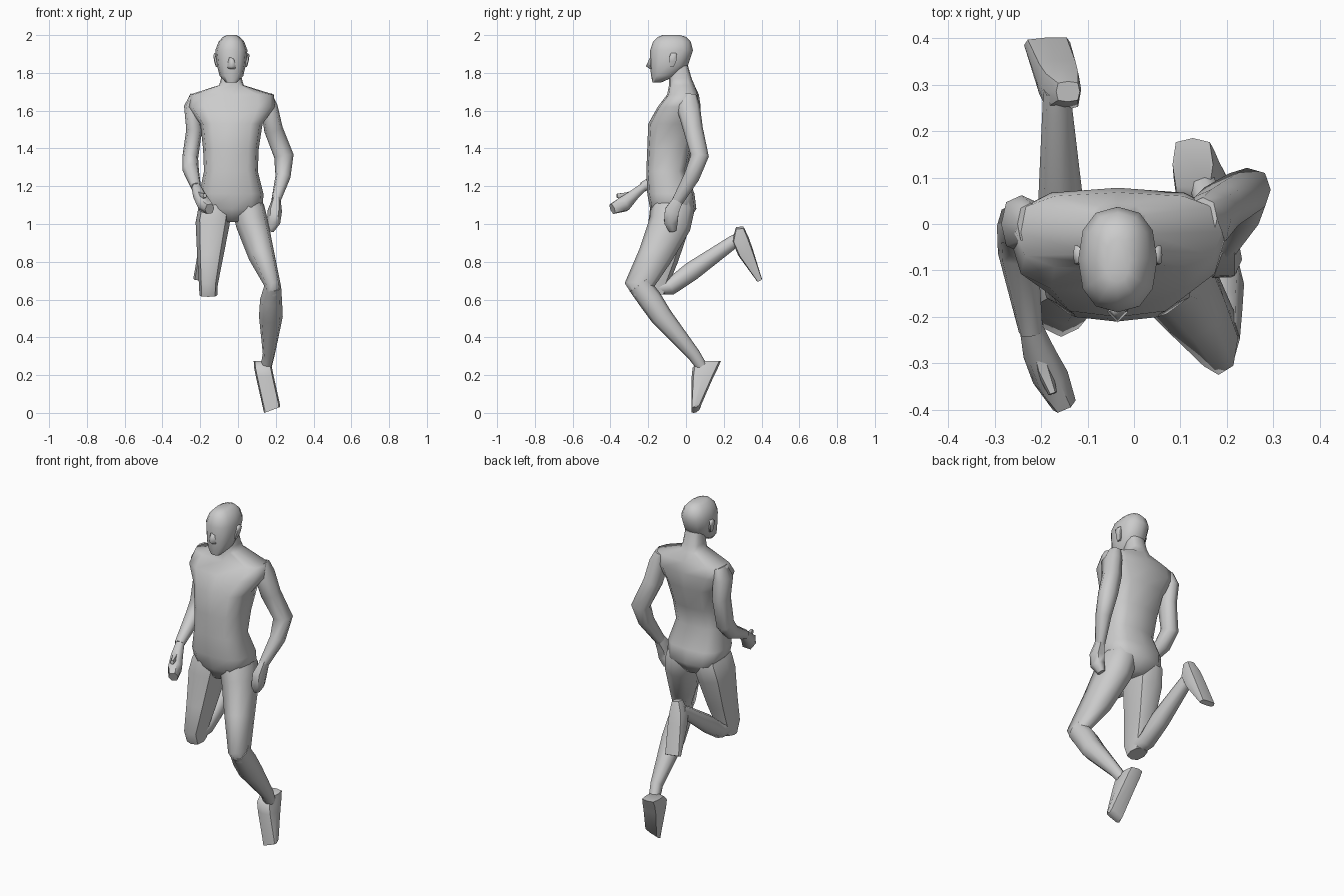
import bpy, bmesh, math
from mathutils import Vector


def loft(name, stations, n=8, e=0.8, level=False, angle=65):
    """Skin rings (x, y, z, half width, half depth) along a path, capped at both ends."""
    pts = [Vector(s[:3]) for s in stations]
    bm = bmesh.new()
    rings = []
    for i, s in enumerate(stations):
        if level:
            t = Vector((0, 0, 1))
        else:
            t = Vector()
            if i > 0:
                t += (pts[i] - pts[i - 1]).normalized()
            if i < len(pts) - 1:
                t += (pts[i + 1] - pts[i]).normalized()
            t.normalize()
        u = (Vector((1, 0, 0)) - t * t.x).normalized()
        v = t.cross(u)
        ring = []
        for k in range(n):
            a = 2 * math.pi * k / n
            c, d = math.cos(a), math.sin(a)
            c = math.copysign(abs(c) ** e, c) if abs(c) > 1e-6 else 0
            d = math.copysign(abs(d) ** e, d) if abs(d) > 1e-6 else 0
            ring.append(bm.verts.new(pts[i] + u * c * s[3] + v * d * s[4]))
        rings.append(ring)
    for r, q in zip(rings, rings[1:]):
        for k in range(n):
            j = (k + 1) % n
            bm.faces.new((r[k], r[j], q[j], q[k]))
    bm.faces.new(rings[0][::-1])
    bm.faces.new(rings[-1])
    bmesh.ops.recalc_face_normals(bm, faces=bm.faces)
    me = bpy.data.meshes.new(name)
    bm.to_mesh(me)
    bm.free()
    ob = bpy.data.objects.new(name, me)
    bpy.context.collection.objects.link(ob)
    bpy.ops.object.select_all(action='DESELECT')
    ob.select_set(True)
    bpy.context.view_layer.objects.active = ob
    bpy.ops.object.shade_smooth_by_angle(angle=math.radians(angle))
    return ob


def slab(rows):
    """Rows of (z, x min, x max, y front, y back) to level stations."""
    return [((a + b) / 2, (c + d) / 2, z, (b - a) / 2, (d - c) / 2) for z, a, b, c, d in rows]


# torso with pelvis, chest, shoulders and neck
loft("torso", slab([
    (1.01, -0.08, 0.01, -0.15, 0.01),
    (1.08, -0.195, 0.13, -0.19, 0.055),
    (1.16, -0.205, 0.135, -0.205, 0.045),
    (1.28, -0.18, 0.105, -0.21, 0.00),
    (1.40, -0.185, 0.11, -0.205, 0.03),
    (1.53, -0.20, 0.13, -0.20, 0.07),
    (1.62, -0.265, 0.195, -0.15, 0.078),
    (1.685, -0.255, 0.19, -0.10, 0.068),
    (1.735, -0.10, 0.03, -0.09, 0.045),
    (1.77, -0.09, 0.02, -0.09, 0.03),
    (1.84, -0.085, 0.015, -0.09, 0.01)]), n=12, e=0.68, level=True)

# head
loft("head", slab([
    (1.75, -0.065, -0.005, -0.178, -0.13),
    (1.785, -0.098, 0.028, -0.185, -0.05),
    (1.84, -0.111, 0.041, -0.19, 0.01),
    (1.92, -0.120, 0.050, -0.19, 0.037),
    (1.965, -0.103, 0.033, -0.175, 0.025),
    (1.99, -0.08, 0.01, -0.15, 0.0),
    (2.0, -0.06, -0.01, -0.125, -0.03)]), n=12, e=0.85, level=True)
loft("nose", [(-0.035, -0.185, 1.885, 0.012, 0.004), (-0.035, -0.19, 1.835, 0.022, 0.022),
              (-0.035, -0.18, 1.82, 0.02, 0.01)], n=4, e=1, level=True, angle=100)
for side, label in ((-1, "right"), (1, "left")):
    x = -0.035 + side * 0.082
    loft(label + "_ear", [(x - side * 0.008, -0.078, 1.83, 0.008, 0.012),
                          (x, -0.07, 1.86, 0.009, 0.02),
                          (x + side * 0.008, -0.066, 1.895, 0.006, 0.022),
                          (x, -0.066, 1.905, 0.006, 0.014)], n=6, level=True)

# right arm, bent forward
loft("right_arm", [(-0.222, 0.0, 1.682, 0.03, 0.045), (-0.242, 0.0, 1.62, 0.044, 0.062),
                   (-0.232, 0.0, 1.50, 0.042, 0.055), (-0.253, -0.005, 1.35, 0.042, 0.05),
                   (-0.25, -0.06, 1.285, 0.043, 0.042), (-0.222, -0.23, 1.195, 0.026, 0.026)])
loft("right_hand", [(-0.222, -0.22, 1.2, 0.025, 0.024), (-0.203, -0.28, 1.15, 0.036, 0.032),
                    (-0.18, -0.33, 1.105, 0.04, 0.045), (-0.15, -0.39, 1.08, 0.027, 0.03)], n=6)
loft("right_thumb", [(-0.21, -0.25, 1.17, 0.015, 0.02), (-0.195, -0.31, 1.145, 0.018, 0.025),
                     (-0.175, -0.365, 1.15, 0.01, 0.012)], n=6)

# left arm, swung back with the elbow out
loft("left_arm", [(0.148, 0.012, 1.682, 0.032, 0.045), (0.165, 0.012, 1.62, 0.045, 0.062),
                  (0.188, 0.038, 1.50, 0.05, 0.052), (0.243, 0.073, 1.36, 0.052, 0.048),
                  (0.238, 0.03, 1.25, 0.04, 0.042), (0.20, -0.045, 1.12, 0.024, 0.03)])
loft("left_hand", [(0.203, -0.04, 1.13, 0.023, 0.03), (0.195, -0.075, 1.07, 0.038, 0.042),
                   (0.188, -0.08, 1.01, 0.036, 0.04), (0.17, -0.07, 0.965, 0.02, 0.022)], n=6)

# right leg, shin kicked up behind
loft("right_thigh", [(-0.10, -0.075, 1.18, 0.06, 0.085), (-0.122, -0.075, 1.08, 0.087, 0.115),
                     (-0.135, -0.09, 1.0, 0.09, 0.11),
                     (-0.148, -0.13, 0.82, 0.068, 0.09), (-0.157, -0.168, 0.68, 0.05, 0.075),
                     (-0.157, -0.16, 0.622, 0.047, 0.055)], angle=50)
loft("right_shin", [(-0.157, -0.165, 0.66, 0.045, 0.035), (-0.157, -0.08, 0.67, 0.045, 0.045),
                    (-0.157, 0.03, 0.75, 0.05, 0.05), (-0.165, 0.25, 0.905, 0.032, 0.035),
                    (-0.165, 0.29, 0.93, 0.03, 0.03)])
loft("right_foot", [(-0.142, 0.285, 0.98, 0.026, 0.022), (-0.155, 0.288, 0.92, 0.042, 0.045),
                    (-0.165, 0.315, 0.85, 0.047, 0.042), (-0.187, 0.388, 0.705, 0.05, 0.015)],
     e=0.5, angle=50)

# left leg, knee forward and shin trailing to the ground
loft("left_thigh", [(0.03, -0.07, 1.18, 0.06, 0.085), (0.055, -0.07, 1.08, 0.086, 0.115),
                    (0.075, -0.085, 1.0, 0.086, 0.112), (0.125, -0.165, 0.83, 0.07, 0.09),
                    (0.182, -0.245, 0.68, 0.043, 0.08), (0.185, -0.23, 0.63, 0.04, 0.05)])
loft("left_shin", [(0.185, -0.25, 0.68, 0.043, 0.06), (0.175, -0.19, 0.60, 0.058, 0.063),
                   (0.174, -0.13, 0.51, 0.063, 0.058), (0.163, 0.04, 0.31, 0.032, 0.035),
                   (0.15, 0.08, 0.25, 0.03, 0.03)])
foot = loft("left_foot", slab([(0.015, 0.138, 0.222, 0.028, 0.055), (0.03, 0.135, 0.222, 0.028, 0.075),
                               (0.19, 0.095, 0.19, 0.03, 0.145), (0.24, 0.085, 0.18, 0.035, 0.17),
                               (0.275, 0.083, 0.17, 0.072, 0.185)]), e=0.5, level=True, angle=50)
# toe edge tilts so its inner corner touches the ground
for v in foot.data.vertices:
    if v.co.z < 0.05:
        v.co.z = max(0, v.co.z + (v.co.x - 0.18) * 0.37)
